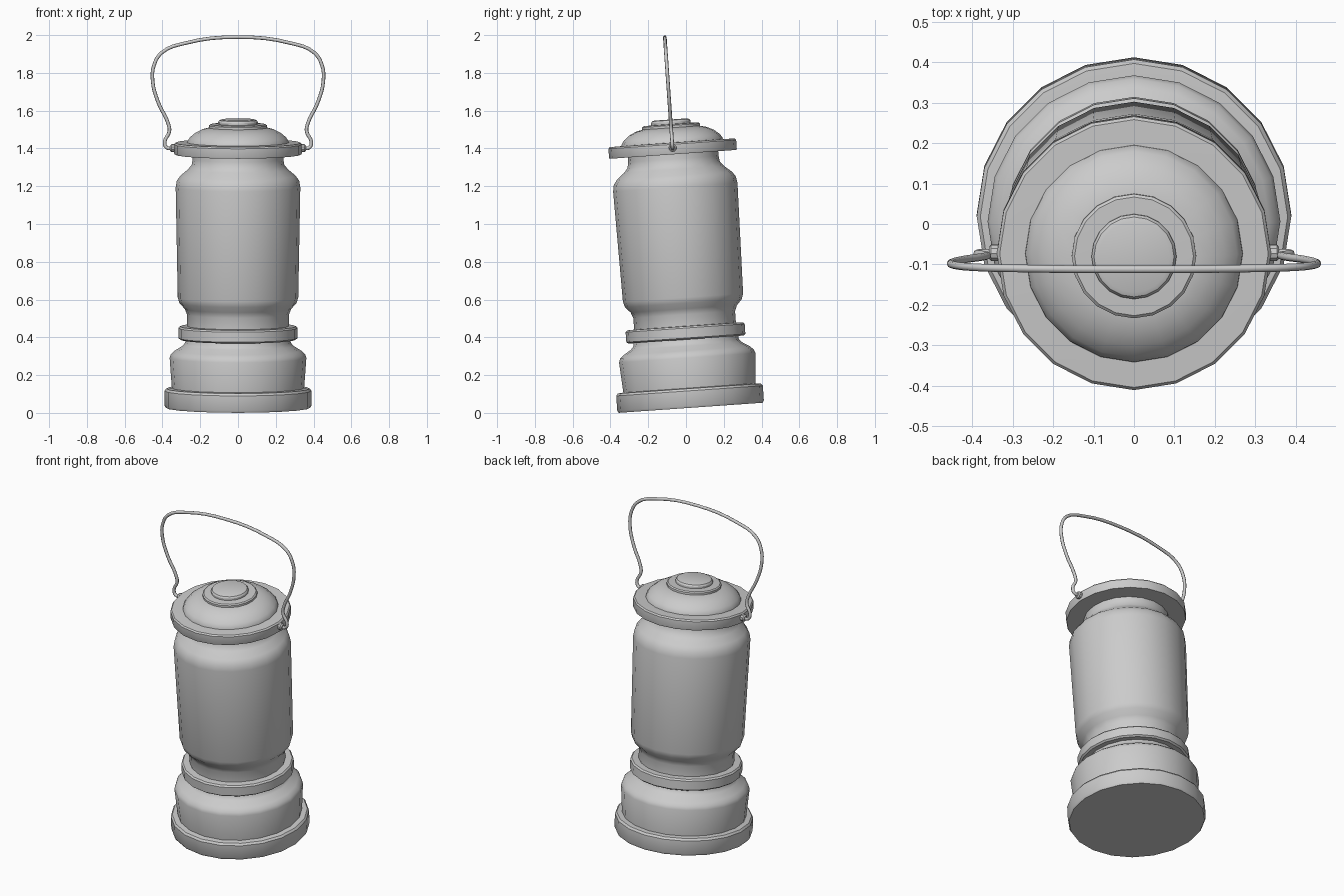
import bpy, bmesh, math
from mathutils import Matrix, Vector

if "Cube" in bpy.data.objects:
    bpy.data.objects.remove(bpy.data.objects["Cube"])

# The whole lantern leans slightly about x
LEAN = Matrix.Translation((0, 0.025, 0.027)) @ Matrix.Rotation(math.radians(4), 4, 'X')
SIDES = 20


def smooth(ob, angle=32):
    bpy.ops.object.select_all(action='DESELECT')
    ob.select_set(True)
    bpy.context.view_layer.objects.active = ob
    bpy.ops.object.shade_smooth_by_angle(angle=math.radians(angle))


def lathe(name, profile, sides=SIDES, place=Matrix()):
    """Closed solid of revolution from (radius, height) points."""
    bm = bmesh.new()
    rings = []
    for r, z in profile:
        rings.append([bm.verts.new((r * math.cos(2 * math.pi * i / sides),
                                    r * math.sin(2 * math.pi * i / sides), z))
                      for i in range(sides)])
    for a, b in zip(rings, rings[1:]):
        for i in range(sides):
            j = (i + 1) % sides
            bm.faces.new((a[i], a[j], b[j], b[i]))
    bm.faces.new(rings[0][::-1])
    bm.faces.new(rings[-1])
    me = bpy.data.meshes.new(name)
    bm.to_mesh(me)
    bm.free()
    ob = bpy.data.objects.new(name, me)
    bpy.context.collection.objects.link(ob)
    ob.matrix_world = LEAN @ place
    smooth(ob)
    return ob


# Base foot, tank and collar
lathe("base_foot", [(0.382, 0), (0.389, 0.012), (0.389, 0.09), (0.38, 0.102), (0.34, 0.106)])
lathe("fuel_tank", [(0.35, 0.10), (0.362, 0.265), (0.355, 0.285), (0.335, 0.303),
                    (0.295, 0.328), (0.28, 0.345), (0.275, 0.375)])
lathe("collar", [(0.306, 0.362), (0.316, 0.37), (0.316, 0.423), (0.308, 0.432), (0.26, 0.434)])

# Globe
lathe("globe", [(0.27, 0.42), (0.27, 0.495), (0.282, 0.525), (0.31, 0.555), (0.319, 0.585),
                (0.33, 1.17), (0.324, 1.205), (0.305, 1.232), (0.265, 1.265),
                (0.245, 1.29), (0.24, 1.32), (0.24, 1.36)])

# Lid: flange, dome, stepped cap
lathe("lid_flange", [(0.336, 1.345), (0.339, 1.352), (0.339, 1.398), (0.332, 1.406), (0.25, 1.408)])
lathe("lid_dome", [(0.27, 1.40), (0.268, 1.415), (0.255, 1.435), (0.225, 1.46),
                   (0.19, 1.477), (0.15, 1.487)])
lathe("cap_ring", [(0.154, 1.48), (0.154, 1.498), (0.147, 1.504), (0.10, 1.506)])
lathe("cap_knob", [(0.105, 1.50), (0.105, 1.517), (0.099, 1.526), (0.088, 1.530)])

# Pivot lugs on both sides of the flange
for side, label in ((1, "right"), (-1, "left")):
    turn = Matrix.Translation((side * 0.325, 0, 1.378)) @ Matrix.Rotation(side * math.pi / 2, 4, 'Y')
    lathe("pivot_" + label, [(0.021, 0), (0.021, 0.028), (0.014, 0.034)], 10, turn)

# Wire bail handle
half = [(0.335, 1.378), (0.378, 1.381), (0.388, 1.41), (0.363, 1.468), (0.370, 1.51),
        (0.422, 1.62), (0.452, 1.735), (0.444, 1.82), (0.402, 1.886), (0.28, 1.935)]
path = [(-x, z) for x, z in half] + [(0, 1.967)] + half[::-1]
cu = bpy.data.curves.new("handle", 'CURVE')
cu.dimensions = '3D'
cu.bevel_depth = 0.0095
cu.bevel_resolution = 2
cu.resolution_u = 4
cu.use_fill_caps = True
sp = cu.splines.new('BEZIER')
sp.bezier_points.add(len(path) - 1)
for p, (x, z) in zip(sp.bezier_points, path):
    p.co = Vector((x, 0, z))
    p.handle_left_type = p.handle_right_type = 'AUTO'
handle = bpy.data.objects.new("handle", cu)
bpy.context.collection.objects.link(handle)
handle.matrix_world = LEAN
